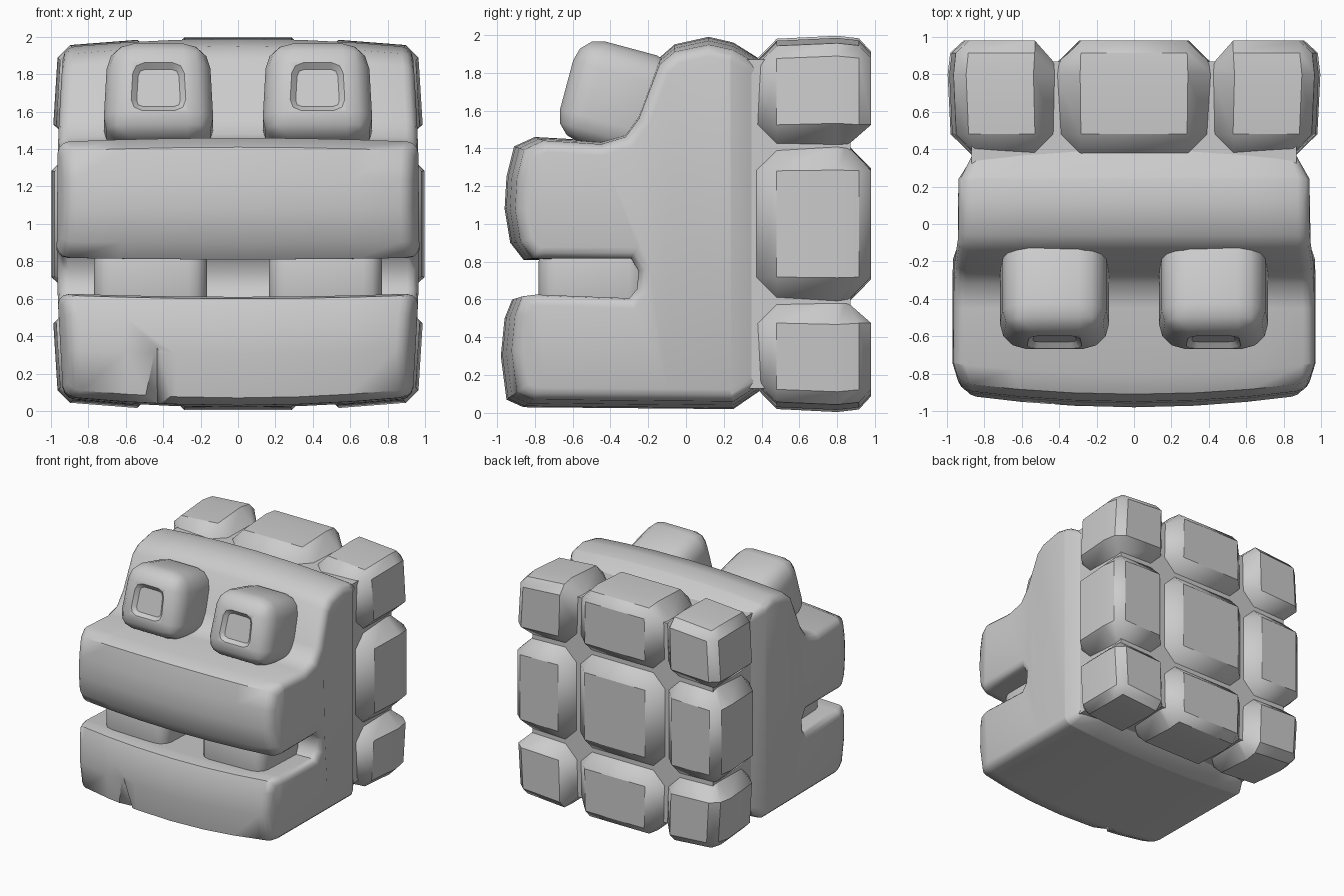
import bpy, bmesh, math
from mathutils import Vector, Matrix

cube = bpy.data.objects.get("Cube")
if cube:
    bpy.data.objects.remove(cube, do_unlink=True)

grey = bpy.data.materials.new("plain grey")
grey.use_nodes = True
grey.diffuse_color = (0.6, 0.6, 0.6, 1)
grey.node_tree.nodes["Principled BSDF"].inputs["Base Color"].default_value = (0.6, 0.6, 0.6, 1)


def bulge(bm):
    """Bow the blocky shape slightly outwards at its middle."""
    for v in bm.verts:
        x, y, z = v.co
        v.co.x = x * (1 - 0.04 * (z - 1) ** 2)
        v.co.z = 1 + (z - 1) * (1 - 0.05 * x * x)
        if y < -0.5:
            v.co.y = y * (1 - 0.07 * x * x)
        if y < -0.8:
            v.co.x *= 1 + 0.3 * (y + 0.8)


def smooth(ob, angle):
    bpy.ops.object.select_all(action='DESELECT')
    ob.select_set(True)
    bpy.context.view_layer.objects.active = ob
    bpy.ops.object.shade_smooth_by_angle(angle=math.radians(angle))


def finish(name, bm, angle=35):
    bmesh.ops.recalc_face_normals(bm, faces=bm.faces[:])
    mesh = bpy.data.meshes.new(name)
    bm.to_mesh(mesh)
    bm.free()
    mesh.materials.append(grey)
    ob = bpy.data.objects.new(name, mesh)
    bpy.context.collection.objects.link(ob)
    smooth(ob, angle)
    return ob


def box(lo, hi):
    bm = bmesh.new()
    lo, hi = Vector(lo), Vector(hi)
    bmesh.ops.create_cube(bm, size=1, matrix=Matrix.Translation((lo + hi) / 2) @ Matrix.Diagonal((*(hi - lo), 1)))
    return bm


def slice_mesh(bm, axis, places):
    for p in places:
        bmesh.ops.bisect_plane(bm, geom=bm.verts[:] + bm.edges[:] + bm.faces[:], plane_co=axis * p, plane_no=axis)


# Head: side profile swept across the width, with rounded rims
profile = [(0.41, 0.13), (0.25, 0.02), (-0.86, 0.03), (-0.95, 0.07), (-0.98, 0.3),
           (-0.96, 0.5), (-0.92, 0.6), (-0.84, 0.61), (-0.3, 0.59), (-0.26, 0.64),
           (-0.25, 0.74), (-0.29, 0.81), (-0.86, 0.81), (-0.93, 0.9), (-0.96, 1.08),
           (-0.95, 1.25), (-0.91, 1.41), (-0.8, 1.46), (-0.45, 1.44), (-0.32, 1.48),
           (-0.25, 1.58), (-0.14, 1.88), (-0.06, 1.95), (0.12, 1.99), (0.25, 1.96), (0.41, 1.86)]
bm = bmesh.new()
face = bm.faces.new([bm.verts.new((-0.97, y, z)) for y, z in profile])
ext = bmesh.ops.extrude_face_region(bm, geom=[face])
bmesh.ops.translate(bm, vec=(1.94, 0, 0), verts=[g for g in ext["geom"] if isinstance(g, bmesh.types.BMVert)])
bmesh.ops.recalc_face_normals(bm, faces=bm.faces[:])
rims = [e for e in bm.edges if abs(e.verts[0].co.x - e.verts[1].co.x) < 0.01]
bmesh.ops.bevel(bm, geom=rims, offset=0.06, offset_type='OFFSET', segments=3, profile=0.5, affect='EDGES')
slice_mesh(bm, Vector((1, 0, 0)), (-0.65, -0.35, 0, 0.35, 0.65))
slice_mesh(bm, Vector((0, 1, 0)), (-0.8, -0.1, 0.24))
for v in bm.verts:
    if v.co.y > 0.3:
        v.co.x *= 0.92
bulge(bm)
head = finish("head", bm, 50)

# Notch cut in the chin
bm = bmesh.new()
tip = [bm.verts.new(p) for p in ((-0.435, -1.0, 0.43), (-0.6, -1.02, -0.05), (-0.26, -1.02, -0.05), (-0.43, -0.78, -0.05))]
for i in range(4):
    bm.faces.new(tip[:i] + tip[i + 1:])
cutter = finish("chin_notch_cutter", bm)
cutter.hide_render = True
cutter.hide_set(True)
cut = head.modifiers.new("notch", 'BOOLEAN')
cut.operation = 'DIFFERENCE'
cut.solver = 'EXACT'
cut.object = cutter


# Back: three by three blocks with chamfered grooves between them
def outer(f):
    c = f.calc_center_median()
    return c.y > 0.9 or abs(c.x) > 0.9 or abs(c.z - 1) > 0.9


cuts_x = (-1.0, -0.43, 0.43, 1.0)
cuts_z = (0.0, 0.57, 1.43, 2.0)
for i, column in enumerate(("right", "middle", "left")):
    for k, row in enumerate(("lower", "centre", "upper")):
        bm = box((cuts_x[i], 0.35, cuts_z[k]), (cuts_x[i + 1], 0.98, cuts_z[k + 1]))
        weight = bm.edges.layers.float.new("bevel_weight_edge")
        for e in bm.edges:
            e[weight] = 0.5 if all(outer(f) for f in e.link_faces) else 1.0
        ob = finish(f"{row}_{column}_back_block", bm)
        bev = ob.modifiers.new("chamfer", 'BEVEL')
        bev.limit_method = 'WEIGHT'
        bev.width = 0.13
        bev.segments = 1
        mesh = bpy.data.meshes.new_from_object(ob.evaluated_get(bpy.context.evaluated_depsgraph_get()))
        ob.modifiers.clear()
        bm = bmesh.new()
        bm.from_mesh(mesh)
        # outer sides lean in towards the head and towards the back
        slice_mesh(bm, Vector((0, 1, 0)), (0.8,))
        for v in bm.verts:
            lean = 1 - 0.05 * max(0, 0.8 - v.co.y) - 0.12 * max(0, v.co.y - 0.8)
            v.co.x *= lean
            v.co.z = 1 + (v.co.z - 1) * lean
        bulge(bm)
        bm.to_mesh(ob.data)
        bm.free()
        smooth(ob, 50)

# Core that closes the grooves
finish("back_core", box((-0.87, 0.2, 0.13), (0.87, 0.87, 1.87)))

# Eyes: tilted rounded blocks with a shallow inset pupil; teeth: rounded blocks
for side, s in (("right", -1), ("left", 1)):
    bm = box((-0.3, -0.27, -0.28), (0.3, 0.29, 0.27))
    for v in bm.verts:
        if v.co.z > 0:
            v.co.x *= 0.9
    bmesh.ops.bevel(bm, geom=bm.edges[:], offset=0.14, segments=3, profile=0.5, affect='EDGES')
    front = min(bm.faces, key=lambda f: f.calc_center_median().y)
    bmesh.ops.inset_individual(bm, faces=[front], thickness=0.004)
    bmesh.ops.bevel(bm, geom=front.verts[:], offset=0.06, segments=2, profile=0.5, affect='VERTICES')
    front = min(bm.faces, key=lambda f: (round(f.calc_center_median().y, 4), -f.calc_area()))
    bmesh.ops.inset_individual(bm, faces=[front], thickness=0.03, depth=-0.03)
    bmesh.ops.rotate(bm, verts=bm.verts[:], cent=(0, 0, 0), matrix=Matrix.Rotation(math.radians(-15), 3, 'X'))
    bmesh.ops.translate(bm, verts=bm.verts[:], vec=(s * 0.425, -0.37, 1.67))
    finish(f"{side}_eye", bm, 45)

    lo, hi = sorted((s * 0.165, s * 0.77))
    bm = box((lo, -0.78, 0.5), (hi, -0.2, 0.9))
    bmesh.ops.bevel(bm, geom=bm.edges[:], offset=0.1, segments=3, profile=0.5, affect='EDGES')
    finish(f"{side}_tooth", bm, 45)
